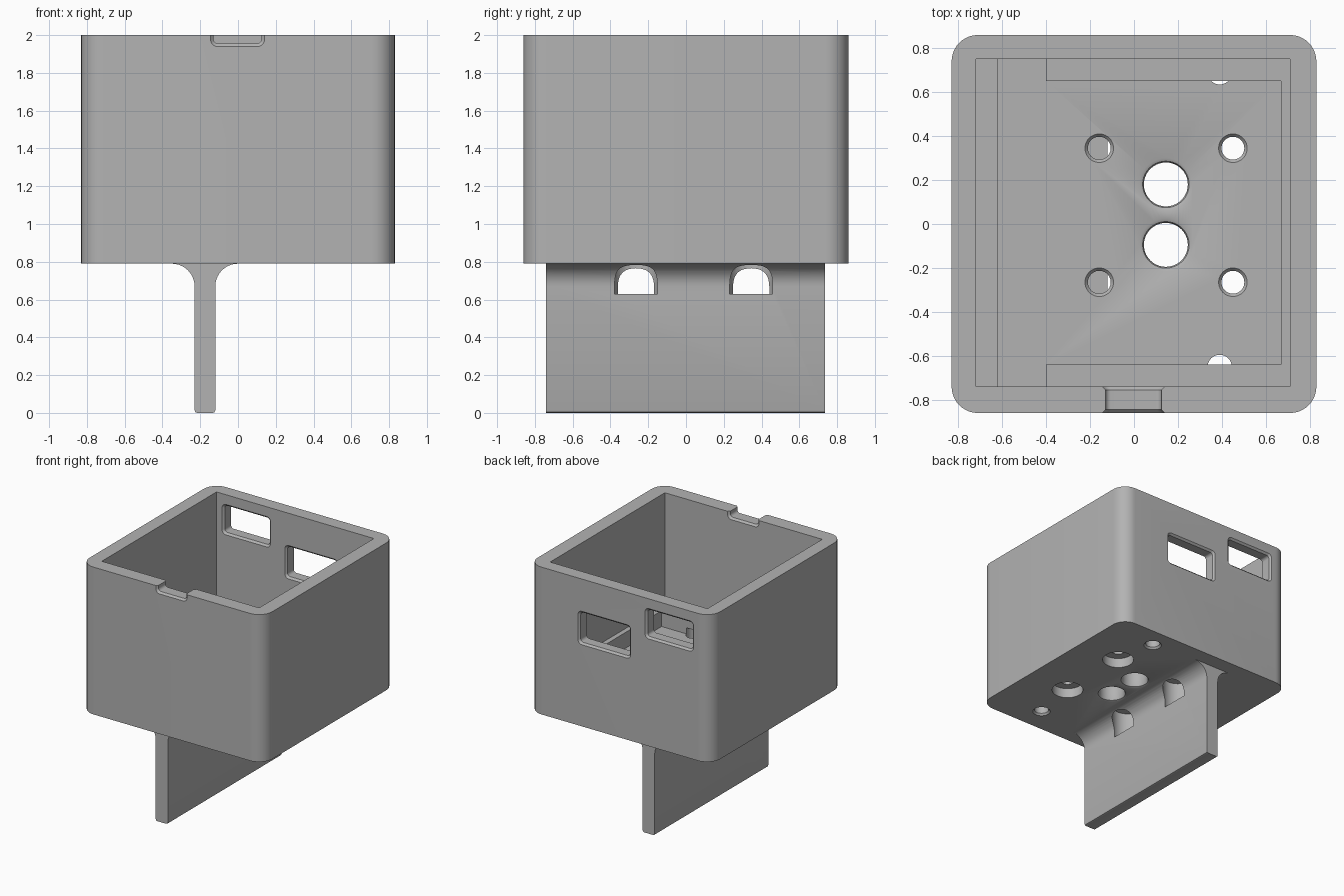
import bpy, bmesh, math
from mathutils import Vector

cube = bpy.data.objects.get("Cube")
if cube:
    bpy.data.objects.remove(cube, do_unlink=True)

grey = bpy.data.materials.new("plain_grey")
grey.use_nodes = True
colour = (0.45, 0.45, 0.45, 1)
grey.diffuse_color = colour
grey.node_tree.nodes["Principled BSDF"].inputs["Base Color"].default_value = colour

UP = lambda u, v, w: Vector((u, v, w))       # lofted along z
BACK = lambda u, v, w: Vector((u, w, v))     # lofted along y


def rounded(u0, u1, v0, v1, r, n=8):
    """Rounded rectangle outline; r = 0 gives plain corners."""
    if r == 0:
        return [(u0, v0), (u1, v0), (u1, v1), (u0, v1)]
    pts = []
    corners = [(u1 - r, v1 - r), (u0 + r, v1 - r), (u0 + r, v0 + r), (u1 - r, v0 + r)]
    for k, (cu, cv) in enumerate(corners):
        for i in range(n + 1):
            a = math.pi / 2 * (k + i / n)
            pts.append((cu + r * math.cos(a), cv + r * math.sin(a)))
    return pts


def disc(x, y, r, n=40):
    return [(x + r * math.cos(math.tau * i / n), y + r * math.sin(math.tau * i / n))
            for i in range(n)]


def loft(name, rings, axis=UP):
    """Closed solid through rings of (outline, depth)."""
    bm = bmesh.new()
    loops = [[bm.verts.new(axis(u, v, w)) for u, v in pts] for pts, w in rings]
    n = len(loops[0])
    for a, b in zip(loops, loops[1:]):
        for i in range(n):
            j = (i + 1) % n
            bm.faces.new((a[i], a[j], b[j], b[i]))
    bm.faces.new(loops[0])
    bm.faces.new(loops[-1])
    bmesh.ops.recalc_face_normals(bm, faces=bm.faces)
    mesh = bpy.data.meshes.new(name)
    bm.to_mesh(mesh)
    bm.free()
    mesh.materials.append(grey)
    obj = bpy.data.objects.new(name, mesh)
    bpy.context.collection.objects.link(obj)
    return obj


def combine(target, other, operation="DIFFERENCE"):
    """Apply a boolean and remove the helper solid."""
    bpy.context.view_layer.objects.active = target
    mod = target.modifiers.new("join", "BOOLEAN")
    mod.operation, mod.object, mod.solver = operation, other, "EXACT"
    bpy.ops.object.modifier_apply(modifier=mod.name)
    bpy.data.objects.remove(other, do_unlink=True)


def block(x0, x1, y0, y1, z0, z1):
    return loft("cutter", [(rounded(x0, x1, y0, y1, 0), z0), (rounded(x0, x1, y0, y1, 0), z1)])


BASE, FLOOR, LEDGE, TOP = 0.79, 0.95, 1.08, 2.0

# Box body with rounded vertical corners
outline = rounded(-0.83, 0.83, -0.86, 0.86, 0.12, 10)
box = loft("holder_box", [(outline, BASE), (outline, TOP)])

# Hanging tab, flared where it meets the box
tx, half, flare = -0.175, 0.055, 0.12
side = [(half - 0.015, 0), (half - 0.004, 0.004), (half, 0.015)]
for i in range(11):
    a = math.pi / 2 * i / 10
    side.append((half + flare * (1 - math.cos(a)), BASE - flare * (1 - math.sin(a))))
side.append((half + flare, BASE + 0.03))
profile = [(tx + u, z) for u, z in side] + [(tx - u, z) for u, z in reversed(side)]
combine(box, loft("tab", [(profile, -0.74), (profile, 0.735)], BACK), "UNION")

# Cavity, leaving low ledges around the floor
combine(box, block(-0.72, 0.71, -0.74, 0.75, LEDGE, TOP + 0.2))
combine(box, block(-0.62, -0.40, -0.74, 0.75, FLOOR, LEDGE + 0.1))
combine(box, block(-0.62, 0.67, -0.64, 0.65, FLOOR, LEDGE + 0.1))


# Wall openings with softened rims
def opening(x0, x1, z0, z1, wall_a, wall_b):
    soft = 0.015
    wide = rounded(x0, x1, z0, z1, 0.035)
    core = rounded(x0 + soft, x1 - soft, z0 + soft, z1 - soft, 0.025)
    mid = rounded(x0 + soft / 3, x1 - soft / 3, z0 + soft / 3, z1 - soft / 3, 0.03)
    rings = [(wide, wall_a - 0.05), (wide, wall_a), (mid, wall_a + soft / 3),
             (core, wall_a + soft), (core, wall_b - soft), (mid, wall_b - soft / 3),
             (wide, wall_b), (wide, wall_b + 0.05)]
    combine(box, loft("cutter", rings, BACK))


opening(-0.10, 0.38, 1.46, 1.735, 0.75, 0.86)
opening(-0.67, -0.23, 1.67, 1.92, 0.75, 0.86)
opening(-0.145, 0.14, 1.94, 2.15, -0.86, -0.74)


# Floor holes: rings of (radius, height)
def hole(x, y, steps):
    combine(box, loft("cutter", [(disc(x, y, r), z) for r, z in steps]))


for y in (0.18, -0.095):
    hole(0.145, y, [(0.12, BASE - 0.05), (0.12, BASE), (0.106, BASE + 0.006),
                    (0.10, BASE + 0.02), (0.10, FLOOR - 0.02), (0.106, FLOOR - 0.006),
                    (0.12, FLOOR), (0.12, FLOOR + 0.05)])

# Counterbored screw holes, two of them cutting into the tab
for x in (-0.158, 0.45):
    for y in (0.345, -0.265):
        hole(x, y, [(0.12, 0.63), (0.12, 0.87), (0.052, 0.87), (0.052, FLOOR - 0.015),
                    (0.065, FLOOR), (0.065, FLOOR + 0.05)])

# Blind holes under the ledges
for y in (0.69, -0.65):
    hole(0.39, y, [(0.068, BASE - 0.05), (0.068, BASE), (0.055, BASE + 0.015), (0.055, 1.0)])

bpy.ops.object.select_all(action="DESELECT")
box.select_set(True)
bpy.context.view_layer.objects.active = box
bpy.ops.object.shade_smooth_by_angle(angle=math.radians(30))
